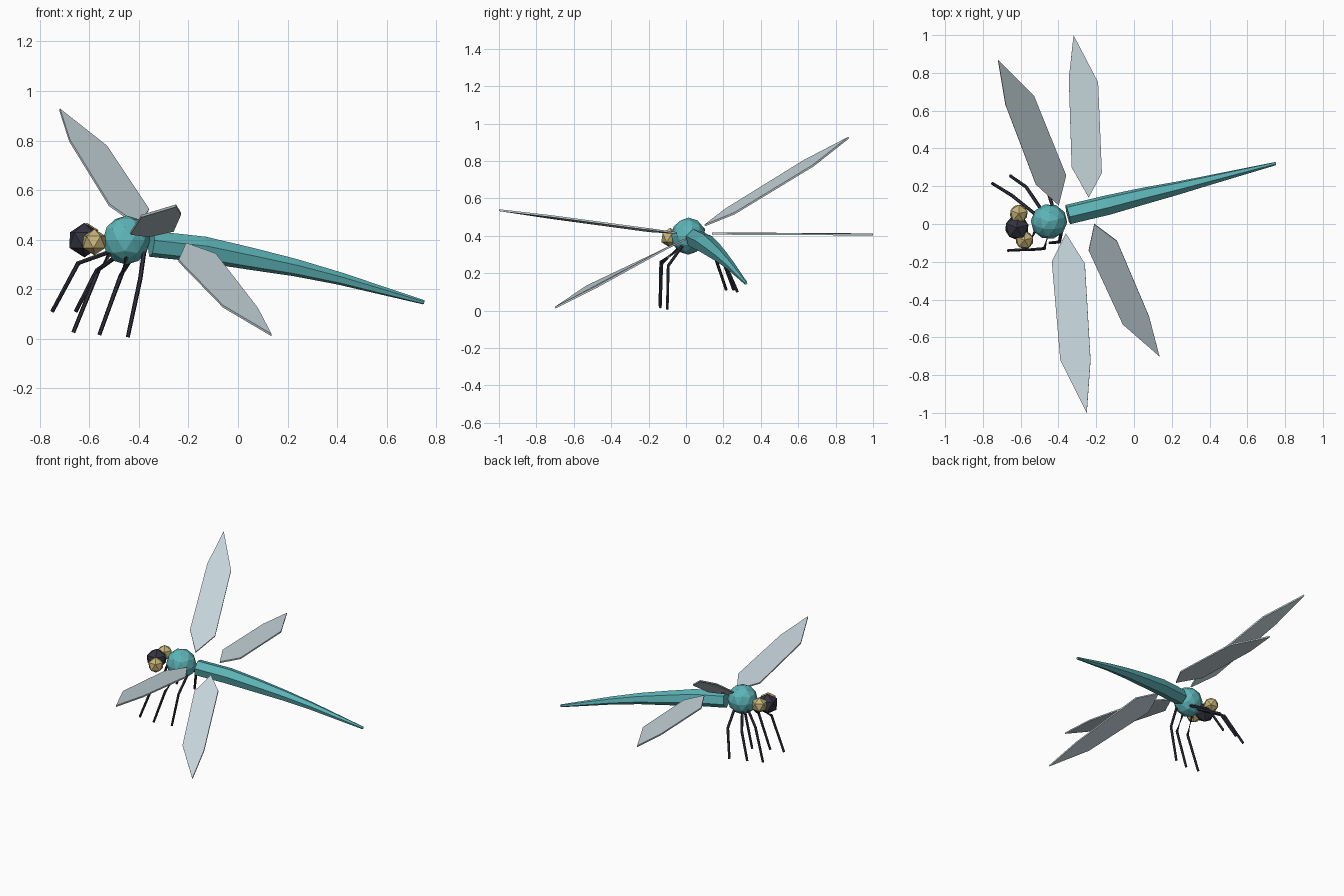
import bpy, bmesh, math
from mathutils import Vector, Matrix

cube = bpy.data.objects.get("Cube")
if cube:
    bpy.data.objects.remove(cube, do_unlink=True)


def material(name, color):
    m = bpy.data.materials.new(name)
    m.use_nodes = True
    m.diffuse_color = (*color, 1)
    m.node_tree.nodes["Principled BSDF"].inputs["Base Color"].default_value = (*color, 1)
    return m


teal = material("teal body", (0.11, 0.46, 0.48))
dark = material("dark shell", (0.035, 0.035, 0.055))
gold = material("gold eyes", (0.58, 0.46, 0.19))
glass = material("pale wing", (0.56, 0.66, 0.70))

YAW = math.radians(14)


def finish(name, bm, mat):
    bmesh.ops.recalc_face_normals(bm, faces=bm.faces)
    mesh = bpy.data.meshes.new(name)
    bm.to_mesh(mesh)
    bm.free()
    mesh.materials.append(mat)
    obj = bpy.data.objects.new(name, mesh)
    bpy.context.collection.objects.link(obj)
    return obj


def ball(name, center, size, detail, mat):
    bm = bmesh.new()
    bmesh.ops.create_icosphere(bm, subdivisions=detail, radius=1)
    obj = finish(name, bm, mat)
    obj.location = center
    obj.scale = size
    obj.rotation_euler.z = YAW
    return obj


def tube(name, path, radii, sides, roll, mat):
    """Sweep a regular polygon along a path with a radius at each point."""
    bm = bmesh.new()
    pts = [Vector(p) for p in path]
    rings = []
    for i, (p, r) in enumerate(zip(pts, radii)):
        axis = (pts[min(i + 1, len(pts) - 1)] - pts[max(i - 1, 0)]).normalized()
        ref = Vector((0, 0, 1)) if abs(axis.z) < 0.8 else Vector((0, 1, 0))
        u = axis.cross(ref).normalized()
        v = u.cross(axis)
        angles = [roll + math.tau * k / sides for k in range(sides)]
        rings.append([bm.verts.new(p + r * (math.cos(a) * u + math.sin(a) * v))
                      for a in angles])
    for a, b in zip(rings, rings[1:]):
        for k in range(sides):
            n = (k + 1) % sides
            bm.faces.new((a[k], a[n], b[n], b[k]))
    bm.faces.new(rings[0])
    bm.faces.new(rings[-1])
    return finish(name, bm, mat)


def wing(name, outline):
    bm = bmesh.new()
    bm.faces.new([bm.verts.new(p) for p in outline])
    obj = finish(name, bm, glass)
    mod = obj.modifiers.new("thickness", "SOLIDIFY")
    mod.thickness = 0.01
    mod.offset = 0
    return obj


# Head, eyes and thorax
ball("thorax", (-0.45, 0.013, 0.398), (0.097, 0.093, 0.099), 2, teal)
ball("head", (-0.62, -0.02, 0.398), (0.07, 0.07, 0.07), 1, dark)
ball("left_eye", (-0.58, -0.085, 0.39), (0.053, 0.053, 0.053), 1, gold)
ball("right_eye", (-0.61, 0.055, 0.415), (0.053, 0.053, 0.053), 1, gold)

# Tapering abdomen
tube("abdomen",
     [(-0.35, 0.05, 0.383), (-0.14, 0.10, 0.36), (0.05, 0.148, 0.323),
      (0.23, 0.19, 0.287), (0.41, 0.235, 0.243), (0.75, 0.32, 0.147)],
     [0.054, 0.054, 0.046, 0.036, 0.026, 0.009], 6, math.radians(15), teal)

# Wings: root, leading edge, tip, trailing edge
wing("front_right_wing", [(-0.40, 0.10, 0.455), (-0.52, 0.21, 0.54), (-0.68, 0.63, 0.80),
                          (-0.72, 0.87, 0.925), (-0.53, 0.68, 0.775), (-0.36, 0.26, 0.52)])
wing("rear_right_wing", [(-0.24, 0.14, 0.413), (-0.33, 0.30, 0.412), (-0.345, 0.77, 0.41),
                         (-0.32, 1.0, 0.407), (-0.19, 0.75, 0.408), (-0.17, 0.27, 0.41)])
wing("front_left_wing", [(-0.36, -0.05, 0.415), (-0.435, -0.20, 0.425), (-0.39, -0.72, 0.495),
                         (-0.25, -1.0, 0.537), (-0.23, -0.72, 0.505), (-0.26, -0.21, 0.437)])
wing("rear_left_wing", [(-0.21, 0.0, 0.383), (-0.24, -0.14, 0.315), (-0.06, -0.53, 0.13),
                        (0.135, -0.70, 0.015), (0.08, -0.49, 0.12), (-0.09, -0.09, 0.34)])

# Legs: hip, knee, foot
legs = {
    "front_left_leg": [(-0.52, -0.03, 0.34), (-0.57, -0.135, 0.26), (-0.665, -0.14, 0.025)],
    "middle_left_leg": [(-0.45, -0.04, 0.33), (-0.475, -0.13, 0.25), (-0.56, -0.137, 0.015)],
    "rear_left_leg": [(-0.38, -0.02, 0.345), (-0.395, -0.095, 0.24), (-0.445, -0.10, 0.006)],
    "front_right_leg": [(-0.52, 0.05, 0.35), (-0.645, 0.15, 0.305), (-0.75, 0.215, 0.11)],
    "middle_right_leg": [(-0.48, 0.06, 0.34), (-0.57, 0.195, 0.275), (-0.655, 0.255, 0.11)],
    "rear_right_leg": [(-0.42, 0.06, 0.34), (-0.465, 0.20, 0.27), (-0.53, 0.275, 0.10)],
}
for name, path in legs.items():
    tube(name, path, [0.009, 0.009, 0.008], 6, 0, dark)
